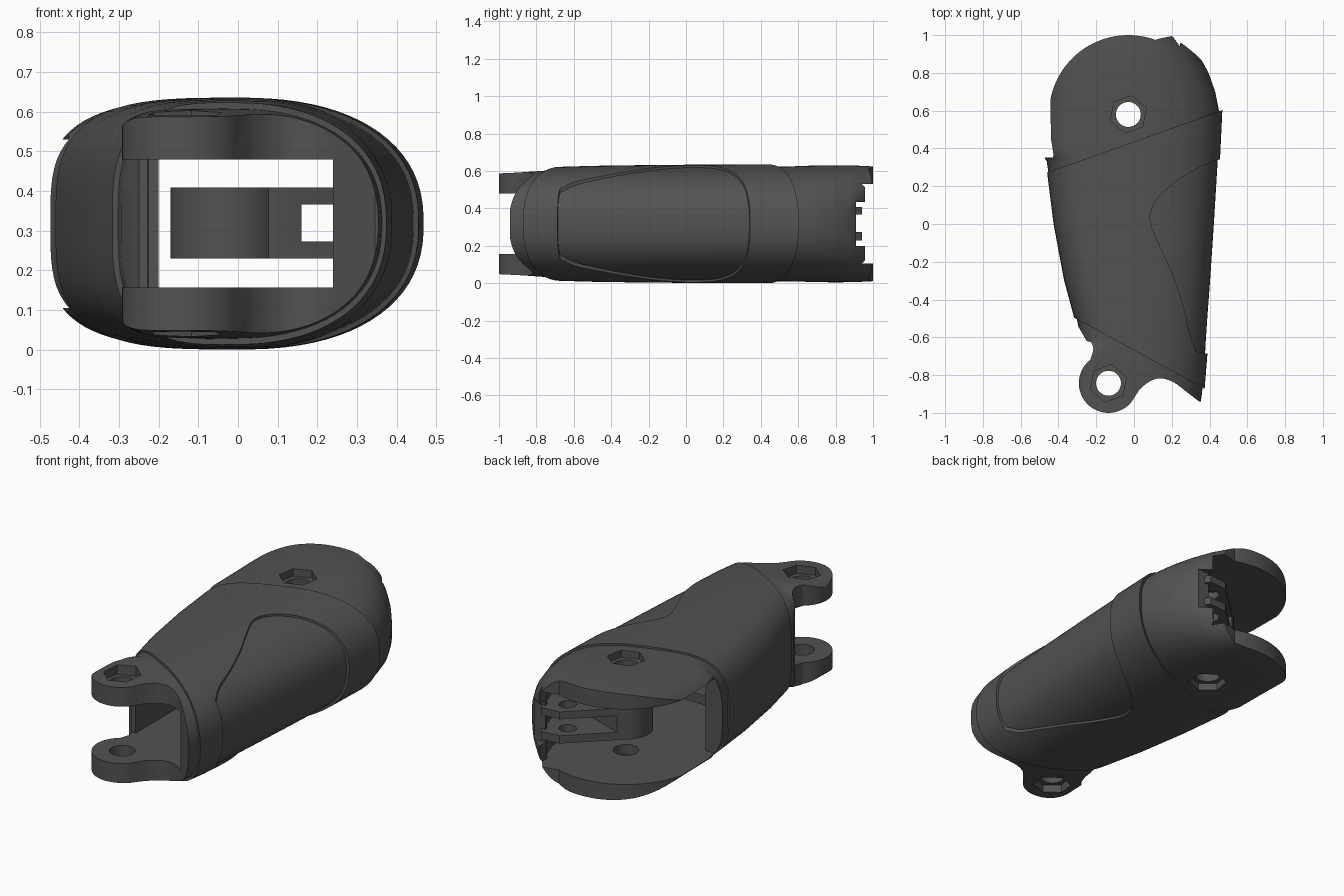
import bpy, bmesh, math
from mathutils import Vector

if "Cube" in bpy.data.objects:
    bpy.data.objects.remove(bpy.data.objects["Cube"])

ZC = 0.3175                      # mid height, the model mirrors about it
PIVOT, LUG = (-0.03, 0.58), (-0.135, -0.843)
GREY = bpy.data.materials.new('dark_grey')
GREY.diffuse_color = (0.085, 0.085, 0.085, 1)
GREY.use_nodes = True
GREY.node_tree.nodes["Principled BSDF"].inputs["Base Color"].default_value = GREY.diffuse_color


def make(name, bm):
    bmesh.ops.recalc_face_normals(bm, faces=bm.faces)
    me = bpy.data.meshes.new(name)
    bm.to_mesh(me)
    bm.free()
    me.materials.append(GREY)
    ob = bpy.data.objects.new(name, me)
    bpy.context.collection.objects.link(ob)
    return ob


def prism(name, pts, z0, z1):
    bm = bmesh.new()
    f = bm.faces.new([bm.verts.new((x, y, z0)) for x, y in pts])
    ext = bmesh.ops.extrude_face_region(bm, geom=[f])
    top = [v for v in ext['geom'] if isinstance(v, bmesh.types.BMVert)]
    bmesh.ops.translate(bm, verts=top, vec=(0, 0, z1 - z0))
    return make(name, bm)


def arc(c, r, a0, a1, n):
    return [(c[0] + r * math.cos(math.radians(a0 + (a1 - a0) * i / n)),
             c[1] + r * math.sin(math.radians(a0 + (a1 - a0) * i / n))) for i in range(n + 1)]


def disc(c, r, n, rot=0):
    return arc(c, r, rot, rot + 360, n)[:-1]


def smooth(pts, n=6):
    """Catmull-Rom through points."""
    p = [Vector(q) for q in [pts[0]] + pts + [pts[-1]]]
    out = []
    for a, b, c, d in zip(p, p[1:], p[2:], p[3:]):
        for i in range(n):
            t = i / n
            v = 0.5 * (2 * b + (c - a) * t + (2 * a - 5 * b + 4 * c - d) * t * t
                       + (3 * b - a - 3 * c + d) * t ** 3)
            out.append((v.x, v.y))
    return out + [tuple(pts[-1])]


def loft(name, stations, inset=0.0, seg=80, steps=4):
    """Rings along y: (y, left, right, half height, left squareness)."""
    rows = []
    for a, b in zip(stations, stations[1:]):
        rows += [[u + (v - u) * i / steps for u, v in zip(a, b)] for i in range(steps)]
    rows.append(stations[-1])
    bm = bmesh.new()
    rings = []
    for y, xl, xr, zh, nl in rows:
        ring = []
        for i in range(seg):
            t = 2 * math.pi * (i + 0.5) / seg
            c, s = math.cos(t), math.sin(t)
            n, w = (2.35, xr - inset) if c > 0 else (nl, -xl - inset)
            ring.append(bm.verts.new((math.copysign(abs(c) ** (2 / n), c) * w, y,
                                      ZC + math.copysign(abs(s) ** (2 / n), s) * (zh - inset))))
        rings.append(ring)
    for r, q in zip(rings, rings[1:]):
        for i in range(seg):
            j = (i + 1) % seg
            bm.faces.new((r[i], r[j], q[j], q[i]))
    bm.faces.new(rings[0])
    bm.faces.new(rings[-1][::-1])
    return make(name, bm)


def cut(ob, cutter, op='DIFFERENCE'):
    m = ob.modifiers.new('cut', 'BOOLEAN')
    m.operation, m.solver, m.object = op, 'EXACT', cutter
    bpy.context.view_layer.objects.active = ob
    bpy.ops.object.modifier_apply(modifier=m.name)
    bpy.data.objects.remove(cutter)


# Inner frame: lofted skin trimmed to the plan outline
frame = loft('inner_frame', [
    (-1.03, -.31, .34, .268, 9), (-.9, -.31, .36, .274, 9), (-.7, -.30, .376, .288, 7),
    (-.62, -.28, .38, .291, 4), (-.5, -.303, .388, .298, 3.3), (-.3, -.358, .403, .301, 3.3),
    (0, -.413, .423, .304, 3.3), (.33, -.462, .443, .306, 3.3), (.38, -.49, .443, .306, 3.3),
    (.6, -.49, .45, .309, 3.3), (.7, -.49, .43, .312, 3.3), (.8, -.49, .395, .313, 3.3),
    (.9, -.49, .34, .312, 3.3), (.98, -.49, .27, .308, 3.3), (1.03, -.49, .23, .305, 3.3)])
outline = (arc(PIVOT, .42, 70, 180, 40)
           + [(-.447, .5), (-.425, .36), (-.475, .35), (-.48, .27), (-.32, -.5), (-.25, -.62)]
           + smooth([(-.228, -.625), (-.215, -.66), (-.228, -.71)], 4)
           + arc(LUG, .157, 128, 322, 36)
           + smooth([(.03, -.875), (.08, -.835), (.14, -.817), (.21, -.838),
                     (.28, -.89), (.345, -.94)], 4)
           + [(.37, -.94), (.6, -.9), (.6, .6)]
           + smooth([(.455, .65), (.42, .78), (.335, .89), (.2, .995)], 5)
           + [(.14, .983)])
cut(frame, prism('outline_trim', outline, -.1, .8), 'INTERSECT')

# Hollow interior: front channel, back fork, and notch in the end of the back wall
cut(frame, prism('front_channel', [
    (-.6, -1.2), (.24, -1.2), (.24, .4), (-.27, .4), (-.2, -.3), (-.2, -.63), (-.6, -.63)],
    .157, .479))
cut(frame, prism('back_fork', [
    (-.6, .353), (-.37, .353), (-.3, -.1), (.3, -.1), (.325, .6), (.31, .75), (.275, .85),
    (.243, .9), (.243, .957), (.6, .957), (.6, 1.2), (-.6, 1.2)], .105, .53))
cut(frame, prism('wall_notch', [(.12, .91), (.6, .91), (.6, 1.2), (.12, 1.2)], .2, .435))

# Bolt holes with hexagonal recesses on both faces
for c, depth in ((PIVOT, .05), (LUG, .09)):
    cut(frame, prism('bolt_hole', disc(c, .066, 32), -.1, .8))
    cut(frame, prism('hex_low', disc(c, .1, 6, 20), -.1, depth))
    cut(frame, prism('hex_high', disc(c, .1, 6, 20), 2 * ZC - depth, .8))

# Outer sleeve: thin shell between two slanted edges, with a side panel opening
rings = [(-1.0, -.17, .36, .28, 3.3), (-.9, -.2, .372, .289, 3.3), (-.7, -.262, .388, .304, 3.3),
         (-.5, -.316, .4, .31, 3.3), (-.3, -.37, .415, .313, 3.3), (0, -.426, .436, .316, 3.3),
         (.35, -.47, .456, .3175, 3.3), (.62, -.472, .469, .3175, 3.3), (.8, -.472, .47, .3175, 3.3)]
sleeve = loft('outer_sleeve', rings)
inner = [(-1.1,) + rings[0][1:]] + rings + [(.9,) + rings[-1][1:]]
cut(sleeve, prism('sleeve_trim', [(-.6, .222), (-.6, -.342), (.37, -.87), (.6, -.9), (.6, .65)],
                  -.1, .8), 'INTERSECT')
cut(sleeve, loft('sleeve_inside', inner, .03))
panel = smooth([(.6, .37), (.43, .335), (.26, .25), (.13, .14), (.085, .03), (.13, -.1),
                (.21, -.28), (.265, -.45), (.295, -.58), (.32, -.645), (.36, -.683), (.6, -.7)], 8)
cut(sleeve, prism('panel_opening', panel, -.1, .8))

# Pivot boss with a slotted arm running to the back wall
boss = prism('pivot_boss', disc(PIVOT, .14, 28), .229, .408)
arm = prism('arm', [(-.125, .68), (.14, .93), (.25, .94), (.29, .88), (.335, .75),
                    (.335, .6), (.08, .49), (-.03, .5)], .229, .408)
cut(boss, arm, 'UNION')
cut(boss, prism('arm_slot', [(.16, .3), (.5, .3), (.5, 1.1), (-.2, 1.1), (-.2, .77), (.16, .64)],
                .273, .366))
cut(boss, prism('boss_hole', disc(PIVOT, .066, 32), 0, .7))
cut(boss, prism('pin_hole', disc((.16, .83), .045, 24), 0, .7))

# Smooth shading with sharp edges kept
for ob in (frame, sleeve, boss):
    bpy.ops.object.select_all(action='DESELECT')
    ob.select_set(True)
    bpy.context.view_layer.objects.active = ob
    bpy.ops.object.shade_smooth_by_angle(angle=math.radians(32))
